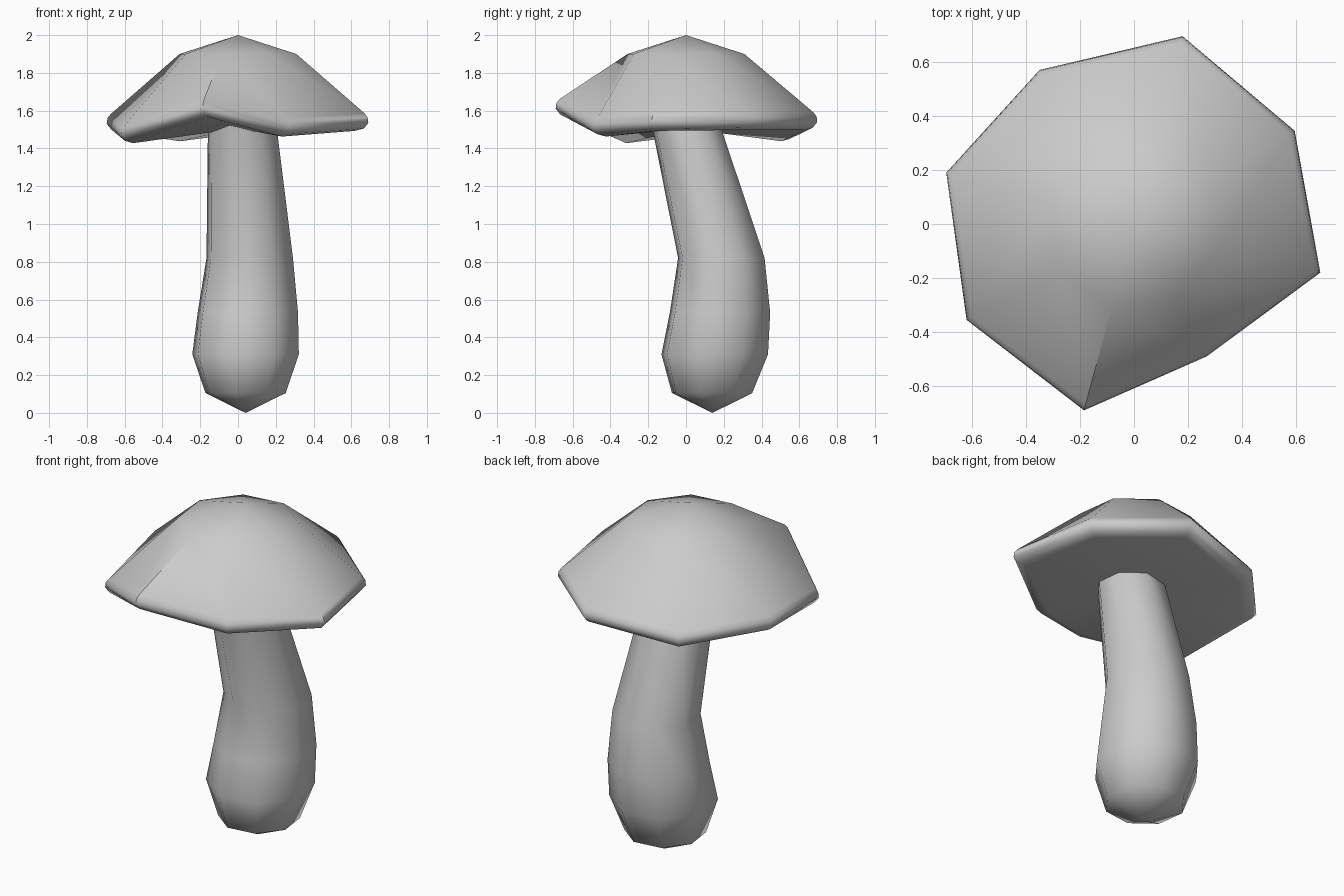
import bpy, bmesh, math
from mathutils import Vector

if "Cube" in bpy.data.objects:
    bpy.data.objects.remove(bpy.data.objects["Cube"])


def loft(name, start, rings, end, angle):
    """Skin a stack of rings (top to bottom) and close it with a point at each end."""
    bm = bmesh.new()
    top = bm.verts.new(start)
    loops = [[bm.verts.new(p) for p in ring] for ring in rings]
    bottom = bm.verts.new(end)
    n = len(loops[0])
    for i in range(n):
        j = (i + 1) % n
        bm.faces.new((top, loops[0][i], loops[0][j]))
        for a, b in zip(loops, loops[1:]):
            bm.faces.new((a[i], b[i], b[j], a[j]))
        bm.faces.new((bottom, loops[-1][j], loops[-1][i]))
    bmesh.ops.recalc_face_normals(bm, faces=bm.faces)
    mesh = bpy.data.meshes.new(name)
    bm.to_mesh(mesh)
    bm.free()
    obj = bpy.data.objects.new(name, mesh)
    bpy.context.collection.objects.link(obj)
    bpy.ops.object.select_all(action='DESELECT')
    obj.select_set(True)
    bpy.context.view_layer.objects.active = obj
    bpy.ops.object.shade_smooth_by_angle(angle=math.radians(angle))
    return obj


def circle(cx, cy, z, r):
    """Eight-sided ring, turned by 15 degrees."""
    return [(cx + r * math.cos(a), cy + r * math.sin(a), z)
            for a in (math.radians(15 + 45 * k - 30) for k in range(8))]


# Cap: uneven eight-cornered rim (x, y, height) with a rounded lip
rim = [(0.69, -0.18, 1.545), (0.595, 0.345, 1.55), (0.18, 0.695, 1.55),
       (-0.35, 0.57, 1.49), (-0.695, 0.19, 1.54), (-0.62, -0.355, 1.48),
       (-0.185, -0.69, 1.62), (0.27, -0.49, 1.515)]


def lip(inset, dz):
    ring = []
    for x, y, z in rim:
        v = Vector((x, y))
        v *= 1 - inset / v.length
        ring.append((v.x, v.y, z + dz))
    return ring


loft("cap", (0, 0, 2.0),
     [circle(0, 0, 1.9, 0.32), lip(0.022, 0.042), lip(0.004, 0.02), lip(0, -0.01),
      lip(0.025, -0.04), lip(0.075, -0.052)],
     (0, 0, 1.505), 50)

# Stem: bent stalk swelling into a bulb with a pointed base (x, y, z, radius)
stem_path = [(0.02, -0.01, 1.56, 0.185), (0.062, 0.187, 0.82, 0.237),
             (0.052, 0.18, 0.53, 0.275), (0.04, 0.152, 0.31, 0.292),
             (0.04, 0.138, 0.105, 0.22)]
loft("stem", (0.02, -0.01, 1.57), [circle(*p) for p in stem_path],
     (0.04, 0.14, 0.0), 60)
